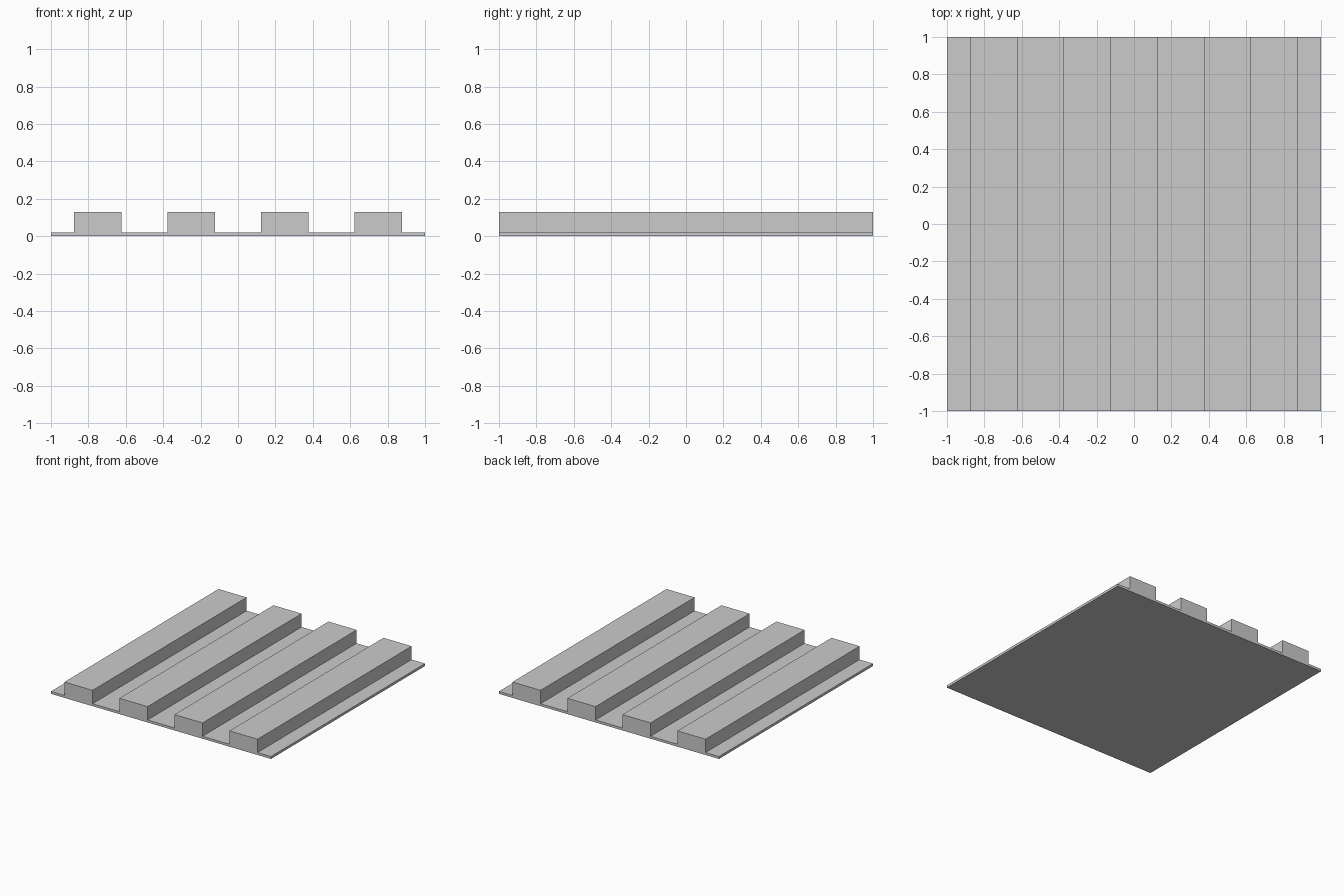
import bpy, bmesh

if "Cube" in bpy.data.objects:
    bpy.data.objects.remove(bpy.data.objects["Cube"])

HALF, BASE_Z, RIB_Z = 1.0, 0.02, 0.13
RIB_HALF = 0.128
RIB_CENTRES = [-0.75, -0.25, 0.25, 0.75]

# Cross-section of the ribbed panel: stepped top, flat underside split at the ribs
top = [(-HALF, BASE_Z)]
seams = []
for c in RIB_CENTRES:
    a, b = c - RIB_HALF, c + RIB_HALF
    top += [(a, BASE_Z), (a, RIB_Z), (b, RIB_Z), (b, BASE_Z)]
    seams += [a, b]
top.append((HALF, BASE_Z))
bottom = [(x, 0.0) for x in [HALF] + seams[::-1] + [-HALF]]
profile = top + bottom

# Skin the section from front to back
bm = bmesh.new()
front = [bm.verts.new((x, -HALF, z)) for x, z in profile]
back = [bm.verts.new((x, HALF, z)) for x, z in profile]
n = len(profile)
for i in range(n):
    j = (i + 1) % n
    bm.faces.new((front[i], front[j], back[j], back[i]))
bm.faces.new(front)
bm.faces.new(back[::-1])
bmesh.ops.recalc_face_normals(bm, faces=bm.faces[:])

mesh = bpy.data.meshes.new("ribbed_panel")
bm.to_mesh(mesh)
bm.free()
panel = bpy.data.objects.new("ribbed_panel", mesh)
bpy.context.collection.objects.link(panel)
